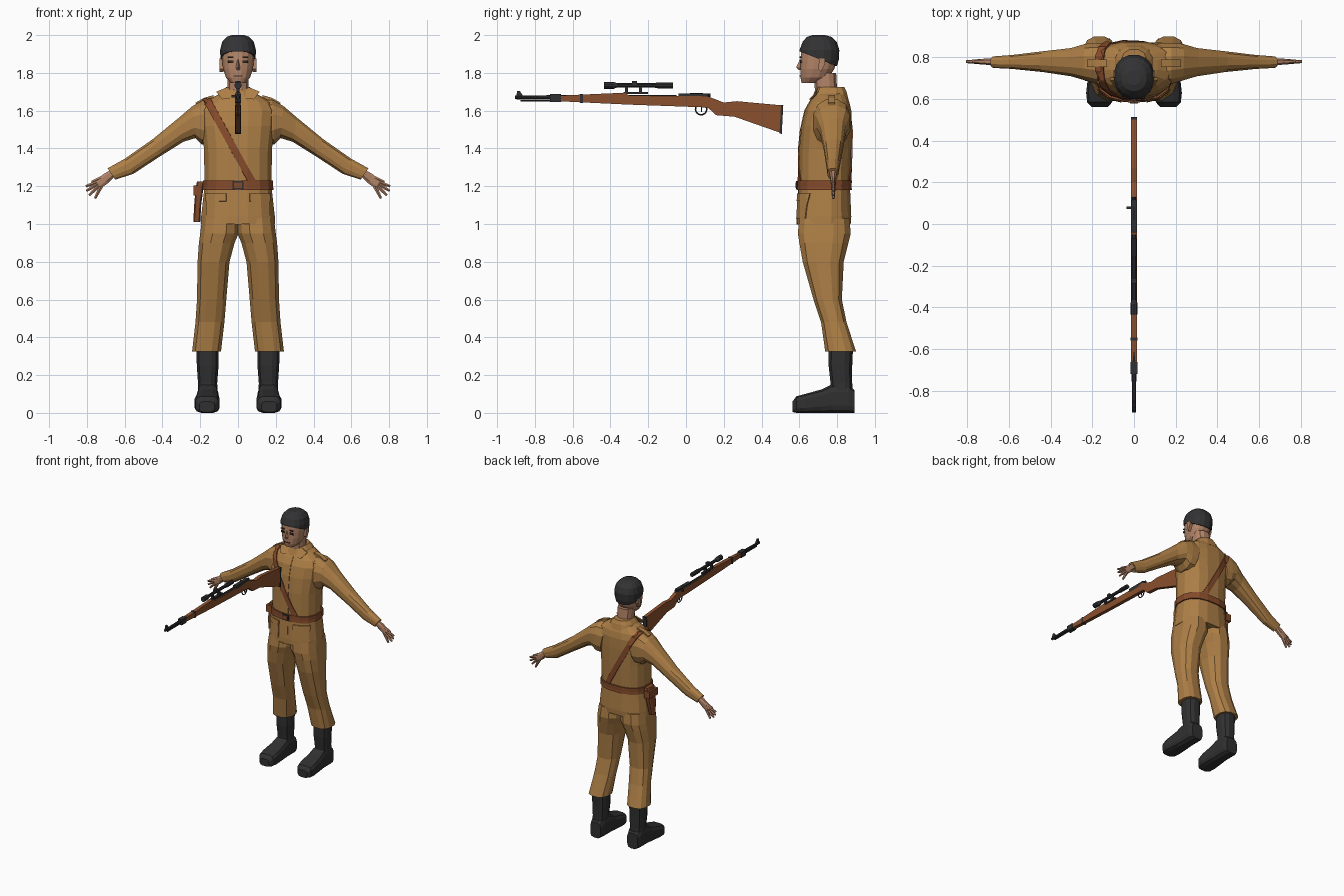
import bpy, bmesh, math
from mathutils import Vector as V

cube = bpy.data.objects.get("Cube")
if cube:
    bpy.data.objects.remove(cube)


def material(name, rgb):
    m = bpy.data.materials.new(name)
    m.use_nodes = True
    m.diffuse_color = (*rgb, 1)
    bsdf = next(n for n in m.node_tree.nodes if n.type == 'BSDF_PRINCIPLED')
    bsdf.inputs["Base Color"].default_value = (*rgb, 1)
    return m


CLOTH = material("tan cloth", (.42, .212, .062))
LEATHER = material("brown leather", (.235, .07, .024))
WOOD = material("rifle wood", (.26, .08, .026))
SKIN = material("skin", (.46, .235, .14))
HAIR = material("dark hair", (.033, .033, .035))
BOOT = material("black boots", (.03, .03, .03))
METAL = material("gun metal", (.03, .03, .033))
EYE = material("dark features", (.03, .02, .016))


def finish(bm, name, mat):
    bmesh.ops.recalc_face_normals(bm, faces=bm.faces)
    me = bpy.data.meshes.new(name)
    bm.to_mesh(me)
    bm.free()
    me.materials.append(mat)
    ob = bpy.data.objects.new(name, me)
    bpy.context.collection.objects.link(ob)
    return ob


def ring(c, u, v, n=12, power=2.5):
    """Rounded cross-section around c with half axes u and v."""
    top = math.cos(math.pi / n) ** (2 / power)
    def f(t):
        return math.copysign(abs(t) ** (2 / power), t) / top
    ang = [(i + .5) * math.tau / n for i in range(n)]
    return [c + u * f(math.cos(a)) + v * f(math.sin(a)) for a in ang]


def skin(bm, rings):
    loops = [[bm.verts.new(p) for p in r] for r in rings]
    n = len(loops[0])
    for a, b in zip(loops, loops[1:]):
        for i in range(n):
            bm.faces.new((a[i], a[(i + 1) % n], b[(i + 1) % n], b[i]))
    bm.faces.new(loops[0])
    bm.faces.new(loops[-1])


def limb(bm, rows, s=1, **kw):
    """Rows hold two opposite (x, z) edge points and the y range."""
    out = []
    for (ax, az), (bx, bz), y0, y1 in rows:
        a, b = V((s * ax, 0, az)), V((s * bx, 0, bz))
        out.append(ring((a + b) / 2 + V((0, (y0 + y1) / 2, 0)), (a - b) / 2,
                        V((0, (y1 - y0) / 2, 0)), **kw))
    skin(bm, out)


def column(bm, rows, s=1, **kw):
    limb(bm, [((x0, z), (x1, z), y0, y1) for z, x0, x1, y0, y1 in rows], s, **kw)


def along_y(bm, rows, s=1, **kw):
    skin(bm, [ring(V((s * (x0 + x1) / 2, y, (z0 + z1) / 2)), V(((x1 - x0) / 2, 0, 0)),
                   V((0, 0, (z1 - z0) / 2)), **kw) for y, x0, x1, z0, z1 in rows])


def rod(name, rows, z, mat, x=0):
    bm = bmesh.new()
    along_y(bm, [(y, x - r, x + r, z - r, z + r) for y, r in rows], n=10, power=2)
    return finish(bm, name, mat)


def prism(name, pts, half, mat, x=0):
    """Side outline of (y, z) points given thickness across x."""
    bm = bmesh.new()
    skin(bm, [[V((x + d, y, z)) for y, z in pts] for d in (-half, half)])
    return finish(bm, name, mat)


def box(name, lo, hi, mat):
    return prism(name, [(lo[1], lo[2]), (hi[1], lo[2]), (hi[1], hi[2]), (lo[1], hi[2])],
                 (hi[0] - lo[0]) / 2, mat, (lo[0] + hi[0]) / 2)


def shell(name, src, cuts, thick, mat):
    """Raised patch of a surface, trimmed by (point, outward normal) planes."""
    bm = bmesh.new()
    bm.from_mesh(src.data)
    for co, no in cuts:
        bmesh.ops.bisect_plane(bm, geom=bm.verts[:] + bm.edges[:] + bm.faces[:],
                               plane_co=co, plane_no=no, clear_outer=True)
    ob = finish(bm, name, mat)
    mod = ob.modifiers.new("thickness", 'SOLIDIFY')
    mod.thickness, mod.offset = thick, 1
    return ob


def front_patch(name, x0, x1, z0, z1, thick, mat=CLOTH):
    return shell(name, jacket, [((x0, 0, 0), (-1, 0, 0)), ((x1, 0, 0), (1, 0, 0)),
                                ((0, 0, z0), (0, 0, -1)), ((0, 0, z1), (0, 0, 1)),
                                ((0, .7, 0), (0, 1, 0))], thick, mat)


# Jacket: torso and both sleeves
torso = [(1.0, .197, .587, .872), (1.04, .195, .588, .875), (1.2, .177, .598, .868),
         (1.4, .18, .6, .875), (1.52, .195, .612, .877), (1.6, .2, .63, .875),
         (1.645, .175, .655, .865), (1.68, .115, .68, .85), (1.7, .07, .69, .84)]
sleeve = [((.1, 1.65), (.15, 1.42), .67, .87), ((.18, 1.658), (.19, 1.42), .675, .87),
          ((.24, 1.625), (.225, 1.455), .69, .865), ((.31, 1.565), (.29, 1.435), .71, .845),
          ((.45, 1.45), (.41, 1.36), .73, .83), ((.6, 1.345), (.555, 1.265), .745, .812),
          ((.69, 1.295), (.65, 1.235), .75, .805)]
bm = bmesh.new()
column(bm, [(z, -w, w, a, b) for z, w, a, b in torso], n=16)
for s in (1, -1):
    limb(bm, sleeve, s)
jacket = finish(bm, "jacket", CLOTH)

bm = bmesh.new()
column(bm, [(1.66, -.11, .11, .665, .86), (1.7, -.085, .085, .68, .85),
            (1.725, -.062, .062, .69, .838)])
finish(bm, "collar", CLOTH)

# Belt, buckle and shoulder strap follow the jacket surface
shell("belt", jacket, [((0, 0, 1.18), (0, 0, -1)), ((0, 0, 1.23), (0, 0, 1)),
                       ((.3, 0, 0), (1, 0, 0)), ((-.3, 0, 0), (-1, 0, 0))], .009, LEATHER)
mid = V((-.05, 0, 1.45))
across = V((.44, 0, .24)).normalized()
shell("shoulder_strap", jacket, [(mid + across * .019, across), (mid - across * .019, -across),
                                 ((0, 0, 1.2), (0, 0, -1))], .007, LEATHER)
box("buckle", (-.028, .583, 1.182), (.028, .59, 1.228), METAL)
box("buckle_plate", (-.02, .58, 1.19), (.02, .584, 1.22), LEATHER)

# Pockets, flaps, button strip and shoulder tabs
front_patch("button_strip", -.018, .018, 1.0, 1.66, .004)
for s, side in ((1, "left"), (-1, "right")):
    lo, hi = sorted((s * .06, s * .165))
    front_patch(side + "_chest_pocket", lo, hi, 1.36, 1.5, .005)
    front_patch(side + "_chest_flap", lo, hi, 1.455, 1.5, .009)
    front_patch(side + "_hip_pocket", lo, hi, 1.03, 1.16, .006)
    front_patch(side + "_hip_flap", lo, hi, 1.12, 1.16, .01)
    bm = bmesh.new()
    limb(bm, [((.13, 1.682), (.13, 1.64), .755, .79), ((.18, 1.668), (.18, 1.63), .755, .79),
              ((.225, 1.642), (.215, 1.61), .755, .79)], s, n=4, power=9)
    finish(bm, side + "_shoulder_tab", CLOTH)
    bm = bmesh.new()
    skin(bm, [[V((s * x, y + d, z)) for x, y, z in
               ((.015, .665, 1.665), (.085, .65, 1.66), (.115, .69, 1.7), (.055, .70, 1.725))]
              for d in (0, .012)])
    finish(bm, side + "_lapel", CLOTH)

# Trousers
leg = [(1.03, -.005, .19, .6, .865), (.95, -.003, .2, .592, .872), (.9, .018, .207, .6, .86),
       (.8, .045, .214, .618, .835), (.6, .062, .217, .675, .825), (.48, .072, .225, .715, .85),
       (.325, .09, .243, .737, .9)]
boot_shaft = [(.04, .108, .213, .765, .885), (.16, .11, .212, .765, .88),
              (.25, .103, .218, .755, .88), (.36, .103, .222, .755, .885)]
boot_foot = [(.892, .115, .205, 0, .12), (.86, .105, .215, 0, .15), (.77, .105, .215, 0, .15),
             (.72, .102, .22, 0, .125), (.63, .097, .23, 0, .1), (.585, .105, .225, 0, .088),
             (.563, .125, .205, .005, .06)]
for s, side in ((1, "left"), (-1, "right")):
    bm = bmesh.new()
    column(bm, leg, s)
    finish(bm, side + "_trouser_leg", CLOTH)
    bm = bmesh.new()
    column(bm, boot_shaft, s)
    along_y(bm, boot_foot, s, power=3.5)
    finish(bm, side + "_boot", BOOT)

    # Hand with a palm and five spread digits
    bm = bmesh.new()
    limb(bm, [((.68, 1.283), (.655, 1.248), .76, .797), ((.715, 1.262), (.69, 1.215), .765, .795),
              ((.755, 1.228), (.725, 1.19), .768, .792)], s, n=8)
    digits = [((.72, 1.245), (.775, 1.222)), ((.735, 1.225), (.806, 1.2)),
              ((.74, 1.215), (.803, 1.175)), ((.735, 1.205), (.788, 1.152)),
              ((.725, 1.2), (.757, 1.135))]
    for (px, pz), (qx, qz) in digits:
        d = V((pz - qz, qx - px)).normalized()
        limb(bm, [((x + d.x * r, z + d.y * r), (x - d.x * r, z - d.y * r), .78 - r, .78 + r)
                  for x, z, r in ((px, pz, .011), (qx, qz, .006))], s, n=6, power=2)
    finish(bm, side + "_hand", SKIN)

# Head, neck and hair
bm = bmesh.new()
column(bm, [(1.62, -.055, .055, .69, .805), (1.8, -.057, .057, .675, .795)])
finish(bm, "neck", SKIN)
skull = [(1.747, .038, .612, .7), (1.775, .064, .606, .755), (1.82, .079, .605, .785),
         (1.87, .084, .606, .8), (1.92, .086, .61, .803), (1.96, .076, .625, .79),
         (1.983, .055, .645, .765), (1.991, .03, .67, .735)]
bm = bmesh.new()
column(bm, [(z, -w, w, a, b) for z, w, a, b in skull], n=16, power=2.3)
head = finish(bm, "head", SKIN)
shell("hair", head, [((0, .606, 1.915), (0, -.42, -1))], .009, HAIR)
bm = bmesh.new()
skin(bm, [[V((x, .615, zb)), V((-x, .615, zb)), V((0, y, zn))] for x, zb, y, zn in
          ((.007, 1.872, .603, 1.872), (.017, 1.825, .583, 1.828), (.013, 1.814, .6, 1.814))])
finish(bm, "nose", SKIN)
box("mouth", (-.024, .602, 1.782), (.024, .609, 1.787), EYE)
for s, side in ((1, "left"), (-1, "right")):
    lo, hi = sorted((s * .024, s * .052))
    box(side + "_eye", (lo, .604, 1.852), (hi, .612, 1.866), EYE)
    box(side + "_eyebrow", (lo, .602, 1.88), (hi, .611, 1.887), EYE)
    prism(side + "_ear", [(.7, 1.82), (.715, 1.805), (.737, 1.85), (.735, 1.875), (.705, 1.875)],
          .011, SKIN, s * .088)

# Holster on the right hip
bm = bmesh.new()
column(bm, [(1.01, -.237, -.2, .705, .75), (1.1, -.232, -.195, .695, .77),
            (1.19, -.225, -.183, .69, .785), (1.225, -.217, -.178, .695, .78)], n=8, power=4)
finish(bm, "holster", LEATHER)
box("holster_flap", (-.236, .686, 1.15), (-.19, .79, 1.205), LEATHER)

# Rifle
prism("rifle_stock", [(.51, 1.628), (.502, 1.482), (.257, 1.568), (.16, 1.576), (.115, 1.617),
                      (-.3, 1.632), (-.553, 1.644), (-.67, 1.65), (-.67, 1.68), (-.553, 1.685),
                      (-.325, 1.695), (-.3, 1.68), (.115, 1.676), (.2, 1.643), (.27, 1.65)],
      .014, WOOD)
prism("butt_plate", [(.515, 1.629), (.507, 1.477), (.495, 1.48), (.503, 1.629)], .0155, METAL)
rod("barrel", [(-.905, .009), (-.66, .012), (-.05, .013)], 1.67, METAL)
rod("cleaning_rod", [(-.875, .004), (-.66, .004)], 1.652, METAL)
box("front_band", (-.017, -.72, 1.645), (.017, -.662, 1.687), METAL)
box("rear_band", (-.017, -.56, 1.64), (.017, -.545, 1.688), METAL)
prism("front_sight", [(-.9, 1.675), (-.86, 1.675), (-.88, 1.705), (-.893, 1.705)], .006, METAL)
box("receiver", (-.014, -.04, 1.665), (.014, .115, 1.692), METAL)
rod("bolt", [(.02, .011), (.13, .009)], 1.682, METAL)
box("bolt_handle", (-.035, .072, 1.67), (0, .084, 1.682), METAL)
rod("scope", [(-.435, .018), (-.385, .018), (-.365, .011), (-.17, .011), (-.15, .015),
              (-.07, .015)], 1.734, METAL)
box("scope_turret", (-.012, -.285, 1.735), (.012, -.26, 1.757), METAL)
box("scope_rail", (-.01, -.33, 1.688), (.01, -.2, 1.7), METAL)
for y, end in ((-.315, "front"), (-.24, "rear")):
    box(end + "_scope_mount", (-.009, y - .008, 1.69), (.009, y + .008, 1.73), METAL)
bpy.ops.mesh.primitive_torus_add(major_segments=16, minor_segments=6, major_radius=.03,
                                 minor_radius=.004, location=(0, .08, 1.608),
                                 rotation=(0, math.pi / 2, 0))
guard = bpy.context.object
guard.name = "trigger_guard"
guard.data.materials.append(METAL)
box("trigger", (-.003, .08, 1.592), (.003, .086, 1.625), METAL)
